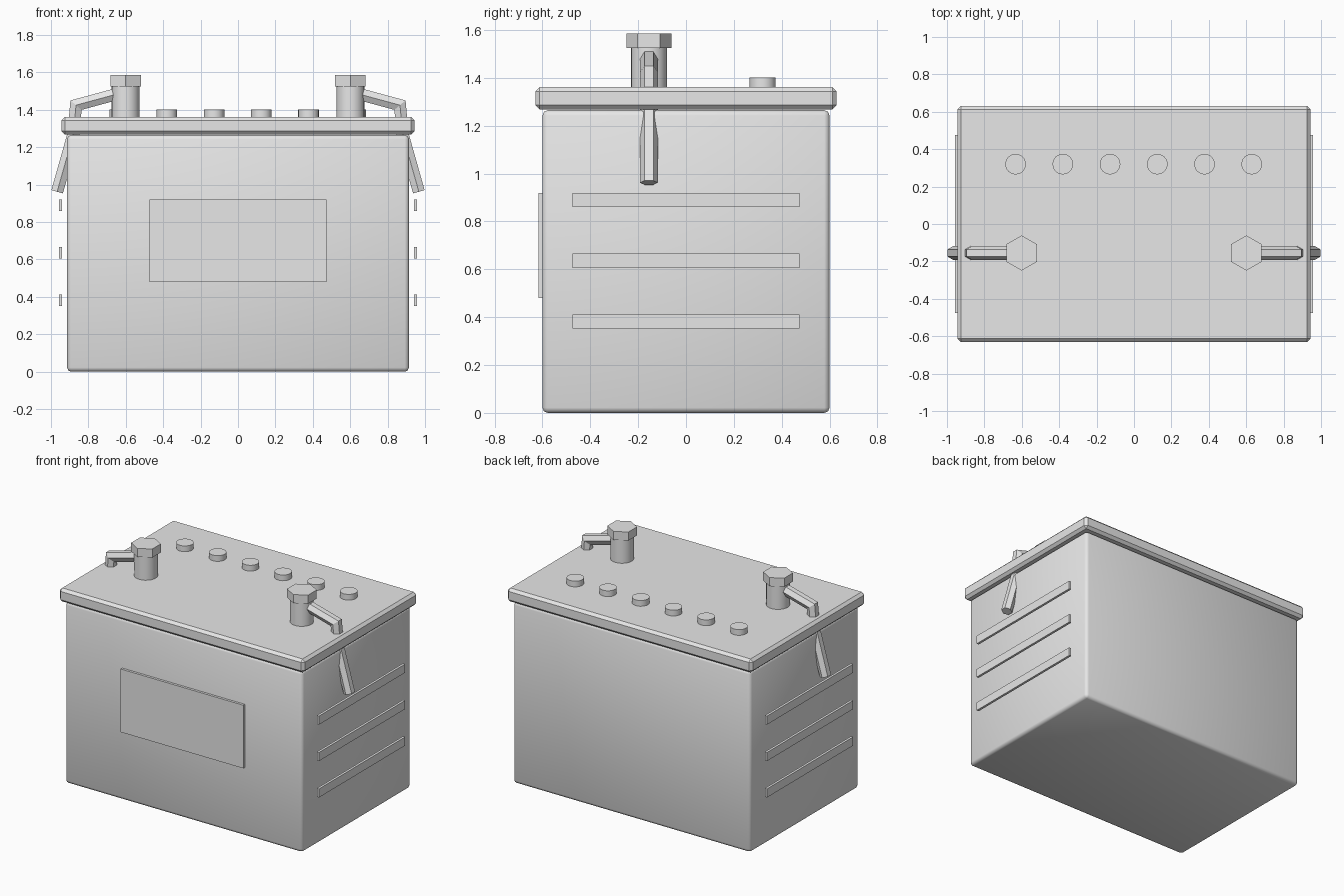
import bpy, math

if "Cube" in bpy.data.objects:
    bpy.data.objects.remove(bpy.data.objects["Cube"])

grey = bpy.data.materials.new("plain grey")
grey.diffuse_color = (0.8, 0.8, 0.8, 1)
grey.use_nodes = True
grey.node_tree.nodes["Principled BSDF"].inputs["Base Color"].default_value = grey.diffuse_color


def finish(ob, name):
    ob.name = name
    ob.data.materials.clear()
    ob.data.materials.append(grey)
    return ob


def box(name, lo, hi, bevel=0.0, segments=2, smooth=False):
    """Axis-aligned box between two corners, optionally with rounded edges."""
    bpy.ops.mesh.primitive_cube_add(size=1, location=[(a + b) / 2 for a, b in zip(lo, hi)])
    ob = bpy.context.object
    ob.scale = [b - a for a, b in zip(lo, hi)]
    bpy.ops.object.transform_apply(location=False, rotation=False, scale=True)
    if bevel:
        m = ob.modifiers.new("rounded edges", 'BEVEL')
        m.width, m.segments = bevel, segments
        m.limit_method = 'NONE'
        bpy.ops.object.modifier_apply(modifier=m.name)
    if smooth:
        bpy.ops.object.shade_smooth()
    return finish(ob, name)


def cylinder(name, x, y, z0, z1, radius, sides, smooth=True):
    bpy.ops.mesh.primitive_cylinder_add(vertices=sides, radius=radius, depth=z1 - z0,
                                        location=(x, y, (z0 + z1) / 2))
    if smooth:
        bpy.ops.object.shade_smooth_by_angle(angle=math.radians(40))
    return finish(bpy.context.object, name)


def tube(name, points, radius):
    """Six-sided rod with mitred bends, bent in a plane of constant y."""
    verts, faces, n = [], [], len(points)
    for i, (x, y, z) in enumerate(points):
        dirs = []
        for a, b in ((i - 1, i), (i, i + 1)):
            if a >= 0 and b < n:
                dx, dz = points[b][0] - points[a][0], points[b][2] - points[a][2]
                length = math.hypot(dx, dz)
                dirs.append((dx / length, dz / length))
        tx, tz = (sum(d[k] for d in dirs) for k in (0, 1))
        length = math.hypot(tx, tz)
        nx, nz = -tz / length, tx / length
        miter = 1 / (nx * -dirs[0][1] + nz * dirs[0][0])
        for k in range(6):
            a = math.radians(60 * k)
            r = radius * math.sin(a) * miter
            verts.append((x + nx * r, y + radius * math.cos(a), z + nz * r))
    for i in range(n - 1):
        for k in range(6):
            j = (k + 1) % 6
            faces.append((i * 6 + k, i * 6 + j, i * 6 + 6 + j, i * 6 + 6 + k))
    faces += [tuple(range(5, -1, -1)), tuple(range(n * 6 - 6, n * 6))]
    mesh = bpy.data.meshes.new(name)
    mesh.from_pydata(verts, [], faces)
    ob = bpy.data.objects.new(name, mesh)
    bpy.context.collection.objects.link(ob)
    # keep the normals facing outwards on both sides
    bpy.context.view_layer.objects.active = ob
    bpy.ops.object.select_all(action='DESELECT')
    ob.select_set(True)
    bpy.ops.object.mode_set(mode='EDIT')
    bpy.ops.mesh.select_all(action='SELECT')
    bpy.ops.mesh.normals_make_consistent(inside=False)
    bpy.ops.object.mode_set(mode='OBJECT')
    return finish(ob, name)


# Case, lid and front label plate
box("case", (-0.914, -0.6, 0), (0.914, 0.6, 1.265), 0.022, 2, smooth=True)
box("lid", (-0.944, -0.63, 1.268), (0.944, 0.63, 1.362), 0.018, 1)
box("label_plate", (-0.473, -0.617, 0.48), (0.473, -0.59, 0.92))

# Row of vent caps
for i in range(6):
    cylinder("vent_cap", -0.633 + i * 0.2525, 0.32, 1.35, 1.402, 0.055, 24)

for side in (-1, 1):
    # Terminal post with hexagonal nut
    cylinder("terminal_post", side * 0.601, -0.155, 1.35, 1.53, 0.075, 24)
    cylinder("terminal_nut", side * 0.601, -0.155, 1.525, 1.585, 0.094, 6, smooth=False)
    # Bent rod running from the post down through the lid
    path = [(0.6, 1.497), (0.866, 1.425), (0.88, 1.27), (0.967, 0.962)]
    tube("cable_rod", [(side * x, -0.155, z) for x, z in path], 0.037)
    # Thin ribs standing just off the end wall
    for z in (0.382, 0.636, 0.89):
        x0, x1 = sorted((side * 0.94, side * 0.957))
        box("side_rib", (x0, -0.475, z - 0.03), (x1, 0.475, z + 0.03))
